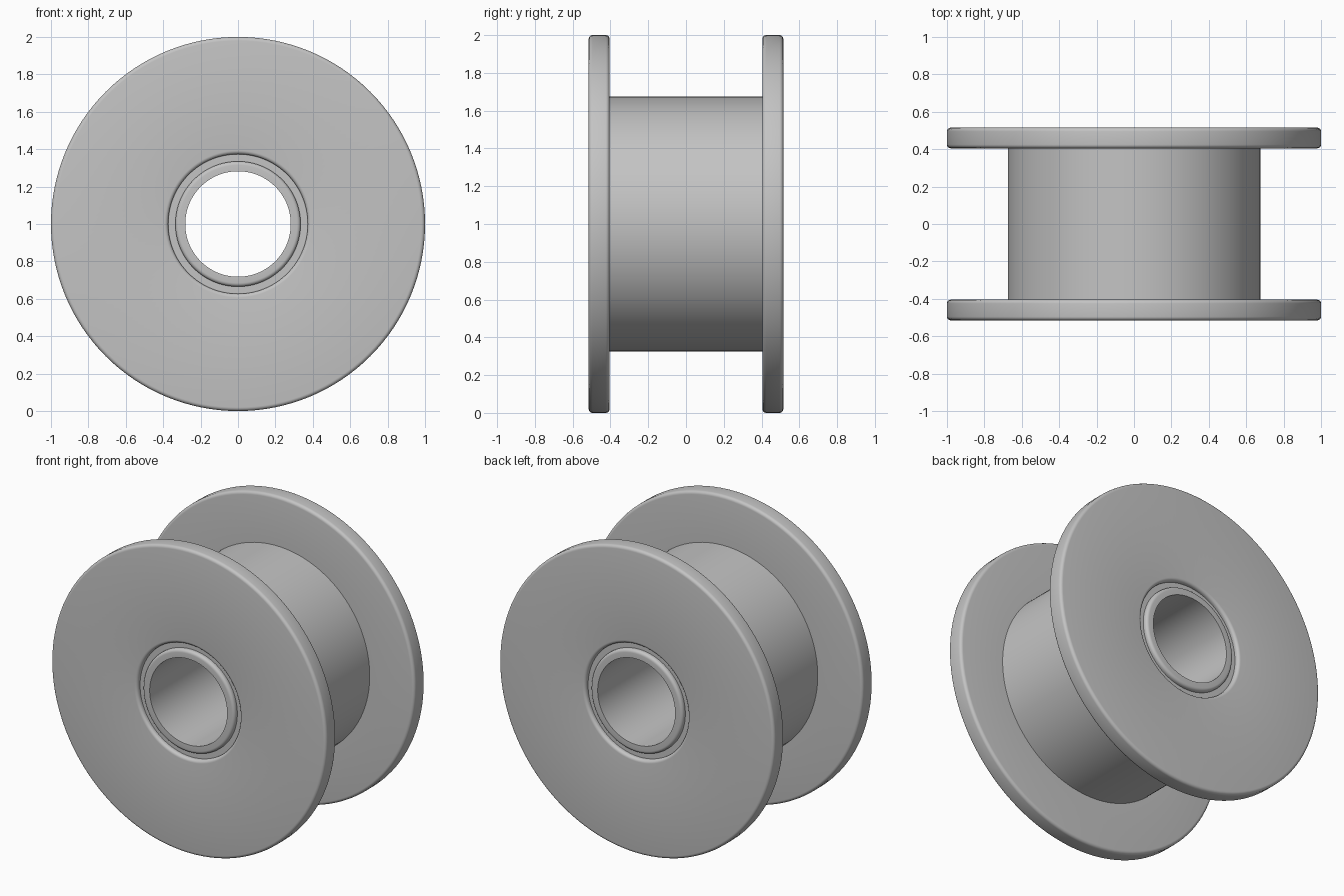
import bpy
import bmesh
import math

SEGMENTS = 128
AXIS_HEIGHT = 1.0

default_cube = bpy.data.objects.get("Cube")
if default_cube:
    bpy.data.objects.remove(default_cube, do_unlink=True)

# Single plain grey material
grey = bpy.data.materials.new("plain_grey")
grey.use_nodes = True
colour = (0.55, 0.55, 0.55, 1.0)
grey.diffuse_color = colour
grey.node_tree.nodes["Principled BSDF"].inputs["Base Color"].default_value = colour


def fillet(radius, y, size, start, steps=5):
    """Quarter-circle of (radius, y) points about a centre, from a start angle."""
    angles = [math.radians(start + 90 * i / steps) for i in range(steps + 1)]
    return [(radius + size * math.cos(a), y + size * math.sin(a)) for a in angles]


def lathe(name, half):
    """Mirror a half profile across y = 0 and spin it around the y axis."""
    profile = half + [(r, -y) for r, y in reversed(half)]
    bm = bmesh.new()
    verts = [bm.verts.new((r, y, 0)) for r, y in profile]
    edges = [bm.edges.new(pair) for pair in zip(verts, verts[1:])]
    bmesh.ops.spin(bm, geom=verts + edges, cent=(0, 0, 0), axis=(0, 1, 0),
                   angle=math.tau, steps=SEGMENTS, use_merge=True)
    bmesh.ops.remove_doubles(bm, verts=bm.verts, dist=1e-5)
    bmesh.ops.recalc_face_normals(bm, faces=bm.faces)
    # The flange rim or the bore wall decides which way is outward
    bm.faces.ensure_lookup_table()
    bm.normal_update()
    rim = max(bm.faces, key=lambda f: f.calc_center_median().y)
    if rim.normal.y < 0:
        bmesh.ops.reverse_faces(bm, faces=bm.faces)
    mesh = bpy.data.meshes.new(name)
    bm.to_mesh(mesh)
    bm.free()
    mesh.materials.append(grey)
    obj = bpy.data.objects.new(name, mesh)
    obj.location.z = AXIS_HEIGHT
    bpy.context.collection.objects.link(obj)
    bpy.ops.object.select_all(action="DESELECT")
    obj.select_set(True)
    bpy.context.view_layer.objects.active = obj
    bpy.ops.object.shade_smooth_by_angle(angle=math.radians(30))
    return obj


FACE, INNER, GROOVE = 0.515, 0.405, 0.485
ROUND = 0.02

# Drum with a rounded flange at each end and a shallow groove around the bore
body = [(0.335, GROOVE), (0.373, GROOVE)]
body += fillet(0.373 + ROUND, FACE - ROUND, ROUND, 90)[::-1]
body += fillet(1 - ROUND, FACE - ROUND, ROUND, 0)[::-1]
body += fillet(1 - ROUND, INNER + ROUND, ROUND, -90)[::-1]
body += [(0.675, INNER)]
lathe("spool_body", body)

# Sleeve lining the bore, flush with the flange faces and rounded outside
sleeve = [(0.335, GROOVE)]
sleeve += fillet(0.335 - ROUND, FACE - ROUND, ROUND, 0)
sleeve += [(0.282, FACE)]
lathe("bore_sleeve", sleeve)
